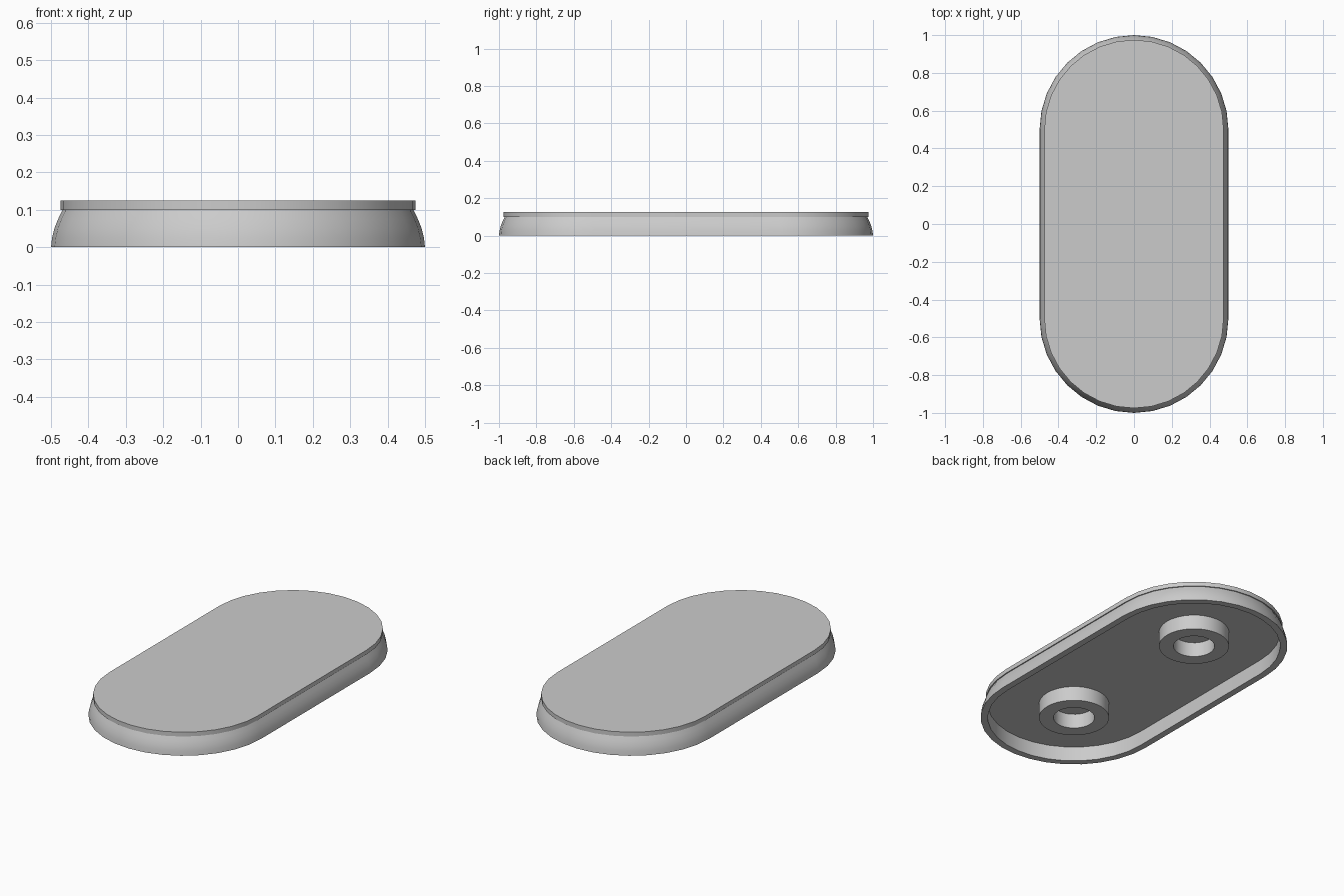
import bpy
import bmesh
from math import sin, cos, pi, radians

cube = bpy.data.objects.get("Cube")
if cube:
    bpy.data.objects.remove(cube, do_unlink=True)

grey = bpy.data.materials.new("light grey")
grey.use_nodes = True
colour = (0.6, 0.6, 0.6, 1)
grey.diffuse_color = colour
grey.node_tree.nodes["Principled BSDF"].inputs["Base Color"].default_value = colour

HALF = 0.5        # distance of the round end centres from the middle
CEILING = 0.085   # height of the hollow underneath
STEPS = 16        # segments per half circle


def outline(radius, half):
    """Points of a circle, stretched along y into a capsule when half > 0."""
    points = []
    for end, start in ((half, 0), (-half, pi)):
        for i in range(STEPS + 1 if half else STEPS):
            a = start + pi * i / STEPS
            points.append((radius * cos(a), end + radius * sin(a)))
    return points


def loft(name, profile, half=0, y=0, caps=False):
    """Skin a (radius, height) profile around an outline."""
    bm = bmesh.new()
    rings = [[bm.verts.new((px, py + y, z)) for px, py in outline(r, half)]
             for r, z in profile]
    for a, b in zip(rings, rings[1:]):
        for i in range(len(a)):
            j = (i + 1) % len(a)
            bm.faces.new((a[i], a[j], b[j], b[i]))
    if caps:
        bm.faces.new(rings[0])
        bm.faces.new(rings[-1])
    bmesh.ops.recalc_face_normals(bm, faces=bm.faces)
    mesh = bpy.data.meshes.new(name)
    bm.to_mesh(mesh)
    bm.free()
    mesh.materials.append(grey)
    obj = bpy.data.objects.new(name, mesh)
    bpy.context.collection.objects.link(obj)
    bpy.ops.object.select_all(action="DESELECT")
    obj.select_set(True)
    bpy.context.view_layer.objects.active = obj
    bpy.ops.object.shade_smooth_by_angle(angle=radians(30))
    return obj


# Hollow capsule body: top lip, small undercut, curved flank, rim, inner wall
loft("tile_body", [
    (0.475, 0.125), (0.475, 0.1), (0.469, 0.1), (0.481, 0.075),
    (0.491, 0.05), (0.497, 0.025), (0.5, 0),
    (0.462, 0), (0.462, CEILING)], half=HALF, caps=True)

# Two tubes hanging from the ceiling down to the rim level
for label, y in (("front", -HALF), ("back", HALF)):
    loft(label + "_tube", [
        (0.188, CEILING), (0.188, 0), (0.11, 0), (0.11, CEILING)], y=y)
